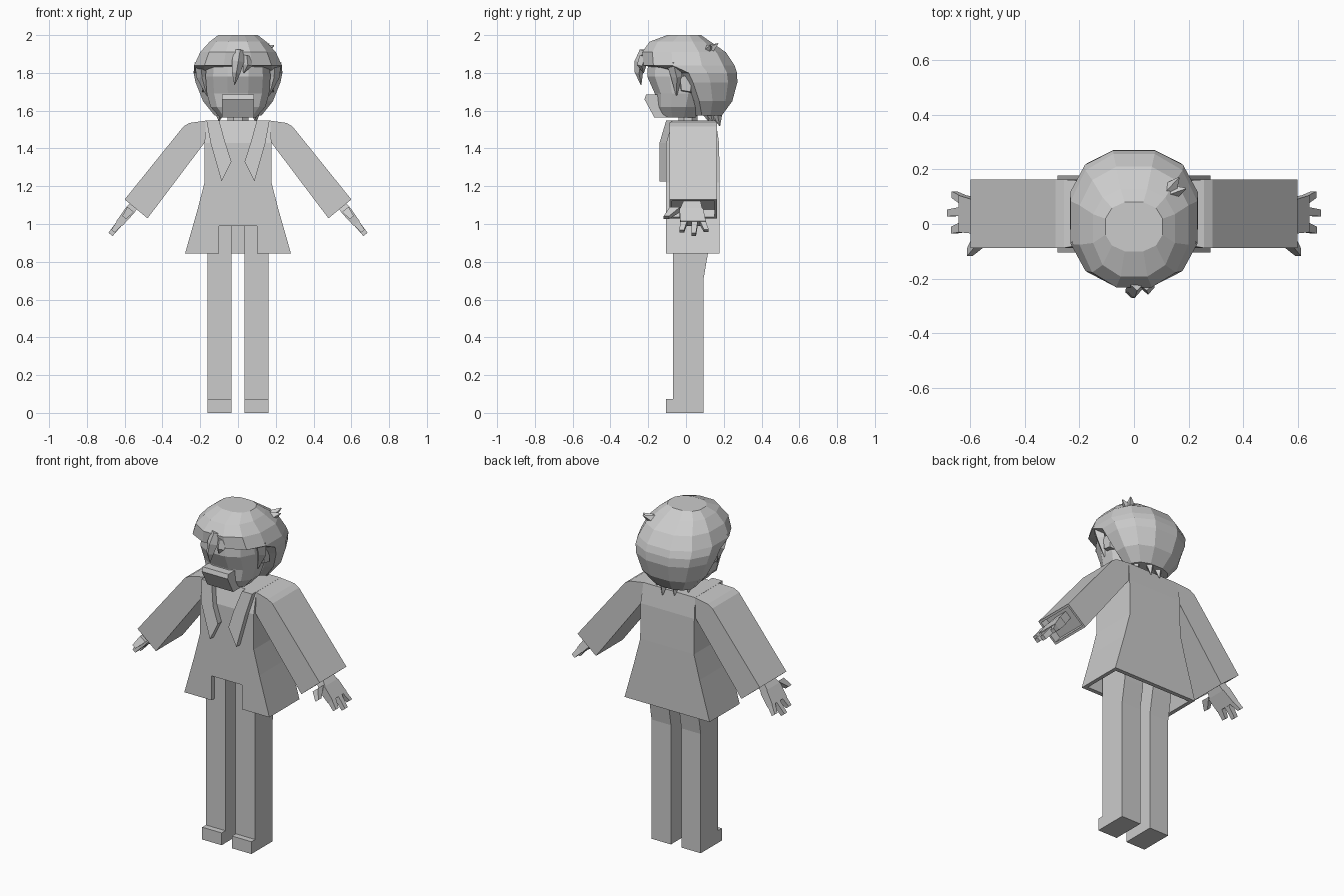
import bpy, bmesh, math
from mathutils import Vector

if "Cube" in bpy.data.objects:
    bpy.data.objects.remove(bpy.data.objects["Cube"])

grey = bpy.data.materials.new("light grey")
grey.diffuse_color = (0.6, 0.6, 0.6, 1)
grey.use_nodes = True
grey.node_tree.nodes["Principled BSDF"].inputs["Base Color"].default_value = grey.diffuse_color


def finish(name, bm):
    bmesh.ops.recalc_face_normals(bm, faces=bm.faces[:])
    me = bpy.data.meshes.new(name)
    bm.to_mesh(me)
    bm.free()
    me.materials.append(grey)
    ob = bpy.data.objects.new(name, me)
    bpy.context.collection.objects.link(ob)
    return ob


def loft_bm(rings):
    """Join rings of points with quads and cap both ends."""
    bm = bmesh.new()
    vs = [[bm.verts.new(p) for p in r] for r in rings]
    n = len(vs[0])
    for a, b in zip(vs, vs[1:]):
        for i in range(n):
            j = (i + 1) % n
            bm.faces.new((a[i], a[j], b[j], b[i]))
    bm.faces.new(vs[0])
    bm.faces.new(vs[-1])
    bmesh.ops.recalc_face_normals(bm, faces=bm.faces[:])
    return bm


def loft(name, rings):
    return finish(name, loft_bm(rings))


def prism_x(name, pts, x0, x1):
    return loft(name, [[(x, y, z) for y, z in pts] for x in (x0, x1)])


def prism_y(pts, y0, y1):
    return loft_bm([[(x, y, z) for x, z in pts] for y in (y0, y1)])


def rect_ring(z, hw, yf, yb):
    return [(-hw, yf, z), (hw, yf, z), (hw, yb, z), (-hw, yb, z)]


def oval_ring(z, hw, yf, yc, yb, n=12, e=0.85):
    """Egg-shaped ring: different reach to the front and to the back."""
    pts = []
    for i in range(n):
        a = 2 * math.pi * (i + 0.5) / n
        c, s = math.cos(a), math.sin(a)
        k = 1 / math.cos(math.pi / n)
        c, s = [math.copysign(min(1, abs(v) * k) ** e, v) for v in (c, s)]
        pts.append((hw * c, yc + s * (yb - yc if s > 0 else yc - yf), z))
    return pts


def spike(name, points, radii):
    """Four-sided lock of hair through the given points."""
    rings = []
    d = (Vector(points[-1]) - Vector(points[0])).normalized()
    u = d.cross(Vector((0, 1, 0.3))).normalized()
    w = d.cross(u)
    for p, r in zip(points, radii):
        rings.append([Vector(p) + u * a * r + w * b * r
                      for a, b in ((1, 0), (0, 1), (-1, 0), (0, -1))])
    return loft(name, rings)


# Legs with feet, seen from the side
leg = [(-.105, 0), (.093, 0), (.093, .71), (.117, .85), (.117, 1.06),
       (-.07, 1.06), (-.07, .073), (-.105, .073)]
for s, side in ((-1, "left"), (1, "right")):
    prism_x(side + "_leg", leg, s * .034, s * .162)

# Coat: flared body, hollow skirt and front notch
coat = loft("coat", [rect_ring(.845, .28, -.105, .178),
                     rect_ring(1.077, .214, -.105, .178),
                     rect_ring(1.22, .177, -.105, .178),
                     rect_ring(1.43, .177, -.105, .175),
                     rect_ring(1.548, .17, -.07, .157)])
hollow = loft("hollow_cutter", [rect_ring(.8, .27, -.08, .153),
                                rect_ring(1.06, .195, -.08, .153)])
notch = loft("notch_cutter", [rect_ring(.8, .1, -.2, -.05),
                              rect_ring(.99, .1, -.2, -.05)])
bpy.context.view_layer.objects.active = coat
for cutter in (hollow, notch):
    m = coat.modifiers.new("cut", "BOOLEAN")
    m.operation = "DIFFERENCE"
    m.solver = "EXACT"
    m.object = cutter
    bpy.ops.object.modifier_apply(modifier=m.name)
    bpy.data.objects.remove(cutter)

d = Vector((.628, 0, -.778))     # direction down the arm
w = Vector((.778, 0, .628))      # upper side of the arm
for s, side in ((-1, "left"), (1, "right")):
    # Lapel, leaning back with the upper chest
    bm = bmesh.new()
    outline = [(.167, 1.548), (.145, 1.43), (.087, 1.225), (.035, 1.33),
               (.067, 1.43), (.1, 1.548)]
    rings = [[(s * x, y + (.035 if z > 1.5 else 0), z) for x, z in outline]
             for y in (-.14, -.09)]
    bm.free()
    loft(side + "_lapel", rings)

    # Sleeve with a recessed cuff
    bm = prism_y([(.165, 1.548), (.257, 1.535), (.288, 1.517), (.6, 1.13),
                  (.479, 1.03), (.177, 1.43)], -.088, .163)
    for v in bm.verts:
        if v.co.x < .17:
            v.co.y = -.07 if v.co.y < 0 else .157
    bm.normal_update()
    cuff = max(bm.faces, key=lambda f: f.normal.dot(d))
    bmesh.ops.inset_region(bm, faces=[cuff], thickness=.018)
    bmesh.ops.inset_region(bm, faces=[cuff], thickness=.001, depth=-.05)
    for v in bm.verts:
        v.co.x *= s
    finish(side + "_sleeve", bm)

    # Hand: palm, fingers and thumb as tapered blocks along the arm
    def block(name, u0, u1, a, b, t0, t1):
        rings = []
        for u, (ya, yb), t in ((u0, a, t0), (u1, b, t1)):
            c = Vector((.54, 0, 1.08)) + d * u + w * .02
            ring = [c + w * t + Vector((0, ya, 0)), c + w * t + Vector((0, yb, 0)),
                    c - w * t + Vector((0, yb, 0)), c - w * t + Vector((0, ya, 0))]
            rings.append([(s * p.x, p.y, p.z) for p in ring])
        loft(side + "_" + name, rings)

    block("wrist", -.06, .03, (.0, .07), (-.03, .085), .022, .026)
    block("palm", .03, .115, (-.035, .09), (-.03, .105), .026, .02)
    block("outer_finger", .115, .165, (.075, .105), (.095, .12), .017, .012)
    block("middle_finger", .115, .19, (.03, .062), (.028, .053), .017, .014)
    block("front_finger", .115, .168, (-.03, .005), (-.035, -.01), .017, .012)
    block("thumb", .02, .075, (-.085, -.03), (-.118, -.09), .022, .013)

    # Ear
    loft(side + "_ear", [[(s * x, y * k, 1.74 + z * k) for y, z in
                          ((-.03, -.04), (.03, -.05), (.04, .06), (-.04, .05))]
                         for x, k in ((.14, 1), (.19, .8))])

    # Lock of hair in front of the ear
    spike(side + "_side_lock", [(s * .195, -.07, 1.86), (s * .19, -.05, 1.78),
                                (s * .165, -.05, 1.68)], [.035, .03, .003])

# Neck
loft("neck", [oval_ring(z, .055, -.04, .01, .06, 8, 1) for z in (1.52, 1.63)])

# Face
loft("face", [oval_ring(1.563, .095, -.14, -.04, .05),
              oval_ring(1.62, .145, -.16, -.04, .08),
              oval_ring(1.69, .165, -.165, -.03, .1),
              oval_ring(1.78, .172, -.205, -.03, .1),
              oval_ring(1.87, .165, -.2, -.03, .1)])
# Jutting jaw with a shelf on top
loft("jaw", [[(x * k, y, z) for y, z in
              ((-.167, 1.563), (-.22, 1.66), (-.212, 1.685), (-.1, 1.685),
               (-.08, 1.563))] for x, k in ((-.085, 1), (.085, 1))])

# Hair cap: overhanging fringe in front, full and low at the back
loft("hair", [oval_ring(1.575, .125, .05, .1, .19),
              oval_ring(1.65, .185, .03, .09, .245),
              oval_ring(1.75, .225, -.01, .06, .272),
              oval_ring(1.80, .235, -.04, .04, .27),
              oval_ring(1.84, .232, -.225, .0, .257),
              oval_ring(1.91, .2, -.232, .0, .21),
              oval_ring(1.965, .15, -.193, -.01, .13),
              oval_ring(2.0, .105, -.1, -.01, .08)])

# Hanging forelock
spike("forelock", [(.01, -.215, 1.92), (.0, -.24, 1.86), (-.01, -.25, 1.8),
                   (-.018, -.238, 1.737)], [.03, .032, .022, .002])
spike("small_forelock", [(.045, -.215, 1.89), (.05, -.235, 1.84),
                         (.03, -.225, 1.8)], [.03, .025, .002])
# Tuft on one side of the crown
for i, tip in enumerate(((.19, .13, 1.945), (.165, .17, 1.955))):
    spike("tuft_%d" % i, [(.12, .11, 1.91), tip], [.04, .003])
# Nape points
for x, y, z in ((-.1, .12, 1.545), (-.04, .165, 1.53), (.03, .178, 1.52), (.095, .14, 1.54)):
    spike("nape_lock", [(x * .95, y - .02, 1.63), (x, y, z)], [.045, .003])
